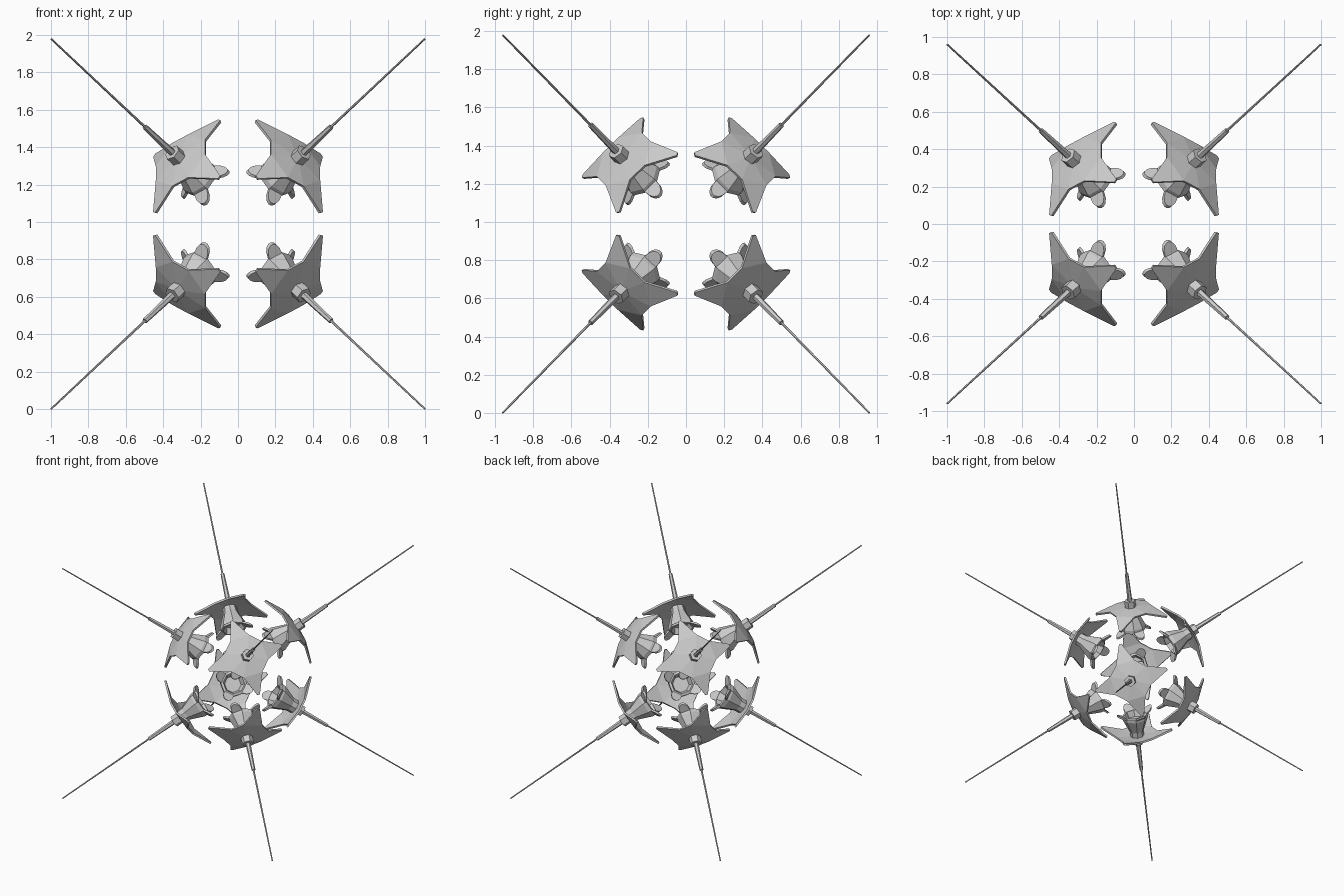
import bpy, bmesh
from math import sin, cos, pi, sqrt
from mathutils import Vector, Matrix

if "Cube" in bpy.data.objects:
    bpy.data.objects.remove(bpy.data.objects["Cube"])

# Local frame of one unit: Z runs outward along the spike, X / Y point at star tips
CENTRE = Vector((0, 0, 0.99))
ORIGIN = Vector((-0.032, 0.014, 0.021))
W = Vector((0.606, 0.556, 0.569)).normalized()
U = Vector((-0.177, -0.066, 0.244))
U = (U - W * U.dot(W)).normalized()
V = Vector((-0.178, 0.247, -0.062))
V = (V - W * V.dot(W) - U * V.dot(U)).normalized()
UNIT = Matrix.Translation(ORIGIN) @ Matrix((U, V, W)).transposed().to_4x4()


def finish(bm, name, octant, label):
    sx, sy, sz = octant
    m = Matrix.Translation(CENTRE) @ Matrix.Diagonal((sx, sy, sz, 1)) @ UNIT
    bm.transform(m)
    bmesh.ops.recalc_face_normals(bm, faces=bm.faces)
    me = bpy.data.meshes.new(name)
    bm.to_mesh(me)
    bm.free()
    bpy.context.collection.objects.link(bpy.data.objects.new(f"{name}_{label}", me))


def lathe(profile, sides, turn=0.0):
    """Closed solid from (radius, height) pairs."""
    bm = bmesh.new()
    rings = [[bm.verts.new((r * cos(turn + 2 * pi * i / sides),
                            r * sin(turn + 2 * pi * i / sides), h))
              for i in range(sides)] for r, h in profile]
    for a, b in zip(rings, rings[1:]):
        for i in range(sides):
            j = (i + 1) % sides
            bm.faces.new((a[i], a[j], b[j], b[i]))
    bm.faces.new(rings[0])
    bm.faces.new(rings[-1])
    return bm


def star_shield():
    """Four-pointed curved plate with blunt tips and cut valleys."""
    bm = bmesh.new()

    def layer(drop, scale):
        apex = bm.verts.new((0, 0, 0.585 - drop))
        ring = []
        for k in range(4):
            rot = Matrix.Rotation(k * pi / 2, 3, 'Z')
            for x, y, h in ((0.154, -0.079, 0.562), (0.309, -0.010, 0.506),
                            (0.309, 0.010, 0.506), (0.154, 0.079, 0.562)):
                ring.append(bm.verts.new(rot @ Vector((x * scale, y * scale, h - drop))))
        for k in range(4):
            a, b, c, d = ring[4 * k:4 * k + 4]
            bm.faces.new((a, b, c, d))
            bm.faces.new((apex, a, d))
            bm.faces.new((apex, d, ring[(4 * k + 4) % 16]))
        return ring

    top, low = layer(0, 1), layer(0.014, 0.98)
    for i in range(16):
        j = (i + 1) % 16
        bm.faces.new((top[i], top[j], low[j], low[i]))
    return bm


def petals():
    """Four rounded tabs flaring from the cup rim, between the star tips."""
    bm = bmesh.new()
    outline = [(0.085, -0.042), (0.125, -0.038), (0.145, -0.026), (0.155, -0.009),
               (0.155, 0.009), (0.145, 0.026), (0.125, 0.038), (0.085, 0.042)]
    for k in range(4):
        rot = Matrix.Rotation(pi / 4 + k * pi / 2, 3, 'Z')
        layers = []
        for lift in (0, 0.018):
            layers.append([bm.verts.new(rot @ Vector((r, t, 0.375 - (r - 0.085) * 0.6 + lift)))
                           for r, t in outline])
            bm.faces.new(layers[-1])
        n = len(outline)
        for i in range(n):
            j = (i + 1) % n
            bm.faces.new((layers[0][i], layers[0][j], layers[1][j], layers[1][i]))
    return bm


# Eight mirrored units
count = 0
for sx in (1, -1):
    for sy in (1, -1):
        for sz in (1, -1):
            o = (sx, sy, sz)
            count += 1
            finish(star_shield(), "star_shield", o, count)
            # hexagonal nut on the shield
            finish(lathe([(0.046, 0.57), (0.046, 0.635)], 6), "nut", o, count)
            # thick sleeve and thin spike
            finish(lathe([(0.020, 0.63), (0.015, 0.875)], 6), "sleeve", o, count)
            finish(lathe([(0.007, 0.86), (0.005, 1.701)], 6), "spike", o, count)
            # flared cup with a recessed mouth
            finish(lathe([(0.055, 0.572), (0.058, 0.52), (0.105, 0.405), (0.105, 0.375),
                          (0.085, 0.37), (0.065, 0.42)], 8, pi / 8), "cup", o, count)
            finish(petals(), "cup_petals", o, count)
